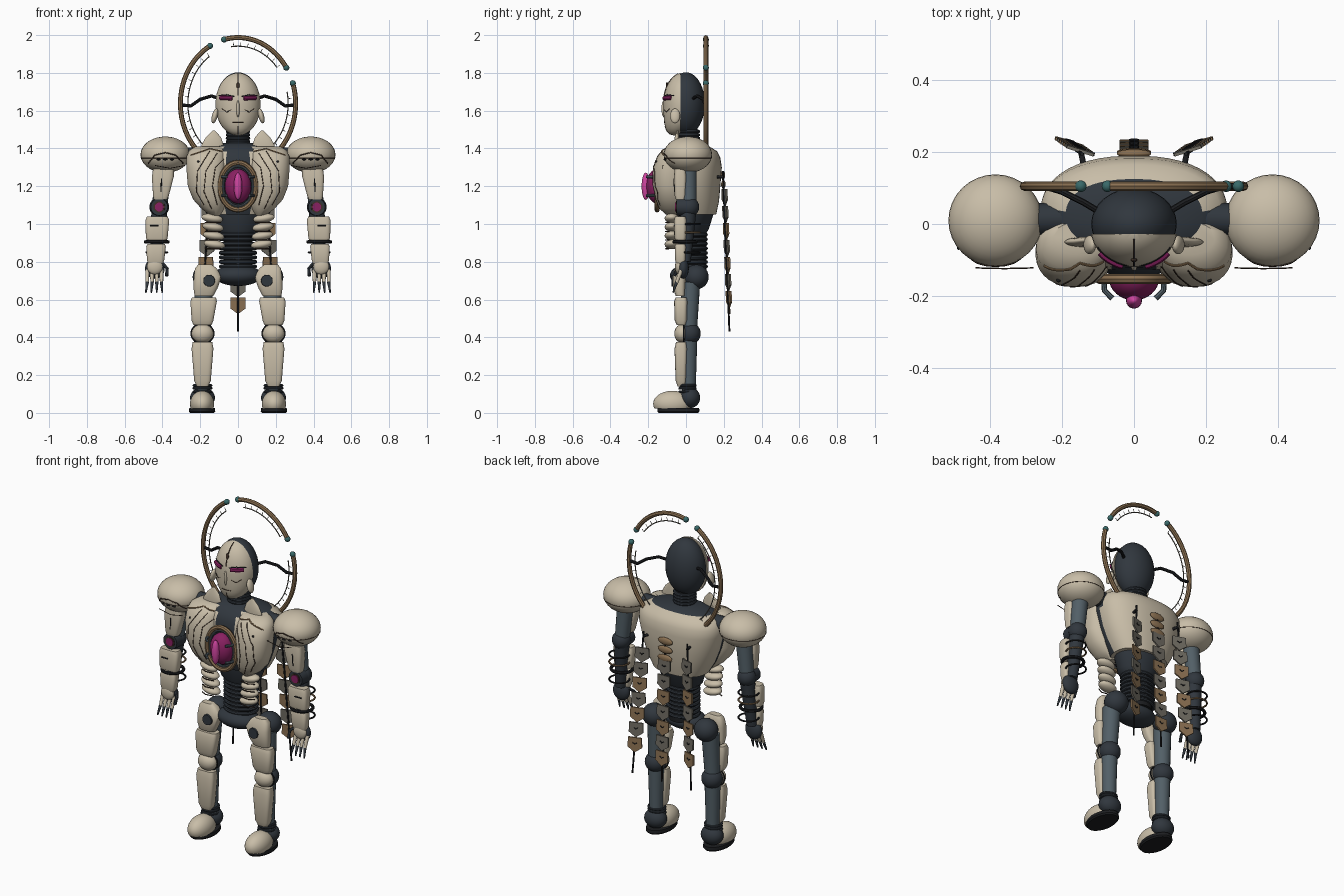
import bpy, bmesh
from math import sin, cos, pi, radians
from mathutils import Matrix, Vector, Euler
from mathutils.bvhtree import BVHTree

if "Cube" in bpy.data.objects:
    bpy.data.objects.remove(bpy.data.objects["Cube"])


def material(name, *rgb):
    m = bpy.data.materials.new(name)
    m.use_nodes = True
    m.diffuse_color = (*rgb, 1)
    m.node_tree.nodes["Principled BSDF"].inputs["Base Color"].default_value = (*rgb, 1)
    return m


cream = material("cream shell", .58, .51, .39)
charcoal = material("charcoal", .03, .038, .048)
steel = material("blue steel", .085, .115, .135)
bronze = material("bronze", .26, .165, .085)
seam_brown = material("seam brown", .05, .03, .02)
magenta = material("magenta", .25, .015, .12)
pink = material("bright pink", .62, .06, .35)
black = material("black", .012, .013, .015)
teal = material("teal", .04, .14, .14)
taupe = material("taupe", .16, .148, .122)
SIDES = {"left": 1, "right": -1}


# Shape helpers
def make(name, bm, *mats):
    bmesh.ops.recalc_face_normals(bm, faces=bm.faces)
    mesh = bpy.data.meshes.new(name)
    bm.to_mesh(mesh)
    bm.free()
    ob = bpy.data.objects.new(name, mesh)
    bpy.context.collection.objects.link(ob)
    for m in mats:
        mesh.materials.append(m)
    return ob


def ball_mesh(loc, rad, rot=(0, 0, 0)):
    bm = bmesh.new()
    bmesh.ops.create_uvsphere(bm, u_segments=32, v_segments=18, radius=1,
                              matrix=Matrix.LocRotScale(Vector(loc), Euler(rot), Vector(rad)))
    return bm


def ball(name, loc, rad, mat, rot=(0, 0, 0)):
    return make(name, ball_mesh(loc, rad, rot), mat)


def cut(bm, co, normal):
    geom = bm.verts[:] + bm.edges[:] + bm.faces[:]
    bmesh.ops.bisect_plane(bm, geom=geom, plane_co=co, plane_no=normal, clear_outer=True)
    bmesh.ops.holes_fill(bm, edges=[e for e in bm.edges if e.is_boundary])


def rod(name, a, b, r1, r2, mat):
    a, b = Vector(a), Vector(b)
    bm = bmesh.new()
    turn = (b - a).to_track_quat('Z', 'Y').to_matrix().to_4x4()
    bmesh.ops.create_cone(bm, cap_ends=True, segments=20, radius1=r1, radius2=r2, depth=(b - a).length,
                          matrix=Matrix.Translation((a + b) / 2) @ turn)
    return make(name, bm, mat)


def loft(name, rings, *mats, power=2.0, n=32):
    # Rings are (z, centre x, centre y, radius x, radius y)
    bm = bmesh.new()
    def bend(v):
        return abs(v) ** (2 / power) * (1 if v > 0 else -1)
    rows = []
    for z, cx, cy, rx, ry in rings:
        ang = [2 * pi * (i + .5) / n for i in range(n)]
        rows.append([bm.verts.new((cx + rx * bend(cos(t)), cy + ry * bend(sin(t)), z)) for t in ang])
    for lo, hi in zip(rows, rows[1:]):
        for i in range(n):
            j = (i + 1) % n
            bm.faces.new((lo[i], lo[j], hi[j], hi[i]))
    bm.faces.new(rows[0])
    bm.faces.new(rows[-1])
    return make(name, bm, *mats)


def tube(name, pts, r, mat, closed=False):
    cu = bpy.data.curves.new(name, 'CURVE')
    cu.dimensions = '3D'
    cu.bevel_depth, cu.bevel_resolution, cu.use_fill_caps = r, 2, True
    sp = cu.splines.new('POLY')
    sp.points.add(len(pts) - 1)
    for p, co in zip(sp.points, pts):
        p.co = (*co, 1)
    sp.use_cyclic_u = closed
    cu.materials.append(mat)
    ob = bpy.data.objects.new(name, cu)
    bpy.context.collection.objects.link(ob)


def hoop(name, loc, rx, ry, r, mat, upright=False):
    c, pts = Vector(loc), []
    for i in range(32):
        u, v = rx * cos(i * pi / 16), ry * sin(i * pi / 16)
        pts.append(c + Vector((u, 0, v) if upright else (u, v, 0)))
    tube(name, pts, r, mat, True)


def surface(*obs):
    return [BVHTree.FromPolygons([v.co for v in o.data.vertices],
                                 [p.vertices[:] for p in o.data.polygons]) for o in obs]


def on_front(x, z, trees):
    hits = [t.ray_cast(Vector((x, -1, z)), Vector((0, 1, 0)))[0] for t in trees]
    return min((h for h in hits if h), key=lambda h: h.y, default=None)


def seam(name, pts, trees, r=.003, mat=seam_brown):
    # Painted line that hugs the front of a surface
    line = []
    for (x, z), (u, w) in zip(pts, pts[1:]):
        line += [on_front(x + (u - x) * k / 8, z + (w - z) * k / 8, trees) for k in range(9)]
    line = [p for p in line if p]
    if len(line) > 1:
        tube(name, line, r, mat)


# Head: dark skull with a cut face mask
ball("skull", (0, 0, 1.637), (.119, .1, .166), charcoal)
bm = ball_mesh((0, -.012, 1.635), (.121, .108, .167))
for v in bm.verts:
    drop = min(0, (v.co.z - 1.635) / .167)
    v.co.y -= .045 * drop * drop
cut(bm, (0, -.028, 0), (0, 1, 0))
face = make("face_mask", bm, cream)
skin = surface(face)
ball("nose", (0, -.116, 1.61), (.009, .014, .045), cream)
seam("forehead_line", [(0, 1.795), (0, 1.68)], skin)
ball("forehead_mark", on_front(0, 1.73, skin), (.009, .006, .022), seam_brown)
seam("chin_line", [(0, 1.52), (0, 1.475)], skin, .002)
seam("mouth", [(-.03, 1.537), (.03, 1.537)], skin, .002)
for side, s in SIDES.items():
    seam(side + "_eye", [(s * .03, 1.666), (s * .092, 1.668)], skin, .012, magenta)
    seam(side + "_brow", [(s * .02, 1.675), (s * .06, 1.684), (s * .1, 1.68)], skin, .003, black)
    seam(side + "_cheek_line", [(s * .035, 1.605), (s * .06, 1.592), (s * .085, 1.61)], skin, .002)
    ball(side + "_ear_plate", (s * .123, -.058, 1.572), (.015, .026, .04), cream, (0, s * -.25, 0))

# Neck
rod("neck_core", (0, .01, 1.38), (0, .01, 1.52), .05, .05, black)
for i in range(6):
    hoop("neck_ring", (0, .01, 1.4 + i * .018), .056, .056, .009, charcoal)

# Halo: three arcs of an upright ellipse with inner gauge wire
def halo(deg, k=1.0):
    t = radians(deg)
    return Vector((.305 * k * cos(t), .105, 1.637 + .35 * k * sin(t)))


for a, b in ((-57, 18), (33, 104), (119, 237)):
    tube("halo_arc", [halo(a + (b - a) * i / 24) for i in range(25)], .013, bronze)
    tube("halo_inner_wire", [halo(a + 6 + (b - a - 12) * i / 24, .87) for i in range(25)], .003, taupe)
    for d in range(a + 6, b - 5, 8):
        tube("halo_tick", [halo(d, .87), halo(d, .93)], .0015, taupe)
    for end in (a, b):
        ball("halo_bead", halo(end), (.016, .016, .016), teal)

# Torso: back shell, dark on the collar, the breast strip and the side gaps
torso = loft("torso_shell", [(1.05, 0, .04, .165, .12), (1.12, 0, .035, .205, .14), (1.2, 0, .03, .235, .152),
                             (1.3, 0, .03, .26, .16), (1.35, 0, .03, .26, .152), (1.385, 0, .03, .24, .135),
                             (1.41, 0, .025, .19, .1), (1.43, 0, .02, .1, .065)], cream, charcoal, power=2.3, n=48)
for p in torso.data.polygons:
    x, y, z = p.center
    p.material_index = int((abs(x) < .075 and y < 0) or z > 1.4 or (abs(x) > .1 and -.06 < y < .03))
pecs = [loft(side + "_breast_plate",
             [(1.045, s * .12, -.06, .025, .04), (1.08, s * .133, -.07, .06, .07), (1.13, s * .15, -.075, .088, .085),
              (1.2, s * .162, -.083, .104, .092), (1.3, s * .168, -.08, .106, .094), (1.36, s * .168, -.065, .104, .085),
              (1.39, s * .162, -.055, .096, .07), (1.41, s * .15, -.04, .075, .045)], cream, power=2.2)
        for side, s in SIDES.items()]
chest = surface(torso, *pecs)
for side, s in SIDES.items():
    lines = [[(.075, 1.345), (.12, 1.3), (.135, 1.2), (.11, 1.1)],
             [(.11, 1.375), (.17, 1.28), (.18, 1.17), (.14, 1.08)],
             [(.15, 1.385), (.215, 1.28), (.22, 1.17), (.18, 1.1)]]
    for line in lines:
        seam(side + "_breast_seam", [(s * x, z) for x, z in line], chest, .0022)
    seam(side + "_collar_trim", [(s * x, z) for x, z in ((.085, 1.385), (.15, 1.398), (.25, 1.365))], chest, .004, bronze)
    ball(side + "_breast_stud", on_front(s * .21, 1.33, chest), (.006, .006, .006), black)
    loft(side + "_collar_petal", [(1.36, s * .14, -.05, .05, .012), (1.42, s * .135, -.05, .058, .014),
         (1.46, s * .13, -.048, .04, .012), (1.494, s * .128, -.045, .006, .005)], cream)
    rod(side + "_shoulder_joint", (s * .15, .015, 1.36), (s * .33, .012, 1.36), .045, .045, charcoal)
    tube(side + "_halo_strut", [(s * x, y, z) for x, y, z in
         ((.09, .03, 1.66), (.14, .06, 1.678), (.2, .09, 1.66), (.25, .105, 1.625), (.3, .105, 1.63))], .009, black)
    for i in range(4):
        z = 1.03 - i * .046
        ball(side + "_rib", (s * (.137 - i * .004), -.075, z), (.057, .038, .024), cream, (0, s * -.15, 0))
        tube(side + "_rib_gap", [(s * u, v, z - .023) for u, v in ((.09, -.1), (.14, -.108), (.175, -.09))], .003, seam_brown)

# Chest core
ball("core_backing", (0, -.115, 1.2), (.095, .035, .125), charcoal)
hoop("core_ring", (0, -.153, 1.2), .096, .125, .014, bronze, True)
hoop("core_inner_ring", (0, -.153, 1.2), .079, .106, .007, steel, True)
ball("core_orb", (0, -.15, 1.2), (.07, .062, .092), magenta)
ball("core_spike", (0, -.213, 1.2), (.022, .022, .072), pink)
for s in SIDES.values():
    for z in (1.15, 1.25):
        tube("core_claw", [(s * .085, -.14, z), (s * .082, -.185, z), (s * .06, -.207, z)], .008, steel)

# Waist and pelvis
loft("abdomen", [(.94, 0, .03, .085, .07), (.97, 0, .03, .12, .09), (1.08, 0, .04, .155, .115)], charcoal)
rod("waist_core", (0, .03, .74), (0, .03, .96), .078, .078, black)
for i in range(9):
    hoop("waist_ring", (0, .03, .775 + i * .024), .092, .076, .01, charcoal)
ball("pelvis", (0, .005, .728), (.127, .09, .056), charcoal)

# Arms
for side, s in SIDES.items():
    pad = ball(side + "_shoulder_dome", (s * .385, .01, 1.367), (.131, .128, .096), cream)
    dome = surface(pad)
    hoop(side + "_shoulder_rim", (s * .385, .01, 1.35), .1285, .1255, .002, seam_brown)
    seam(side + "_shoulder_arch", [(s * x, z) for x, z in
         ((.29, 1.32), (.33, 1.365), (.385, 1.378), (.44, 1.365), (.475, 1.32))], dome)
    for x in (.35, .385, .42):
        ball(side + "_shoulder_slot", on_front(s * x, 1.342, dome), (.012, .006, .005), black)
    tube(side + "_shoulder_wire", [(s * .28, -.122, 1.31), (s * .36, -.124, 1.295), (s * .44, -.122, 1.31)], .002, seam_brown)
    rod(side + "_upper_arm", (s * .415, .015, 1.09), (s * .39, .01, 1.34), .04, .048, steel)
    sleeve = loft(side + "_upper_arm_plate", [(1.13, s * .41, -.03, .036, .024), (1.15, s * .408, -.03, .042, .03),
                  (1.25, s * .398, -.03, .058, .034), (1.29, s * .395, -.03, .055, .03)], cream, power=4)
    seam(side + "_upper_arm_mark", [(s * .405, 1.24), (s * .408, 1.17)], surface(sleeve), .003, black)
    ball(side + "_elbow", (s * .417, .018, 1.09), (.052, .052, .052), charcoal)
    for label, r, y, mat in (("cap", .05, .05, charcoal), ("ring", .034, .053, seam_brown), ("gem", .026, .057, magenta)):
        rod(side + "_elbow_" + label, (s * .417, 0, 1.09), (s * .417, -y, 1.09), r, r * .9, mat)
    rod(side + "_forearm", (s * .437, -.005, .8), (s * .417, .012, 1.06), .03, .042, charcoal)
    guard = loft(side + "_forearm_plate", [(.915, s * .43, -.03, .054, .028), (.93, s * .43, -.03, .058, .032),
                 (1.02, s * .427, -.03, .063, .034), (1.04, s * .427, -.03, .055, .028)], cream, power=4)
    seam(side + "_forearm_mark", [(s * .42, .99), (s * .465, .99)], surface(guard), .004, black)
    loft(side + "_wrist_plate", [(.79, s * .437, -.03, .04, .022), (.81, s * .436, -.03, .046, .028),
         (.88, s * .434, -.03, .052, .03), (.895, s * .433, -.03, .046, .026)], cream, power=4)
    hoop(side + "_forearm_band", (s * .43, -.005, .905), .06, .058, .009, black)
    for i, z in enumerate((1, .955, .85)):
        hoop(side + "_forearm_hoop", (s * .43, .02, z), .056, .054, .005, bronze if i == 1 else black)
    ball(side + "_palm", (s * .44, -.015, .765), (.052, .03, .055), charcoal)
    ball(side + "_hand_plate", (s * .44, -.04, .775), (.042, .018, .042), cream)
    for i in range(4):
        x = s * (.405 + i * .025)
        tip = x + s * (i - 1) * .004
        rod(side + "_finger", (x, -.05, .69), (x, -.025, .755), .009, .011, cream)
        rod(side + "_fingertip", (tip, -.068, .637), (x, -.05, .692), .004, .009, charcoal)
    tube(side + "_thumb", [(s * .4, -.02, .79), (s * .375, -.045, .765), (s * .378, -.06, .725)], .009, charcoal)

# Legs
for side, s in SIDES.items():
    x = s * .188
    ball(side + "_hip", (s * .172, .055, .72), (.068, .065, .065), charcoal)
    rod(side + "_thigh", (x, .015, .42), (s * .18, .025, .69), .042, .05, steel)
    loft(side + "_hip_plate", [(.62, s * .18, -.03, .05, .025), (.66, s * .172, -.035, .064, .034),
         (.72, s * .16, -.035, .074, .036), (.765, s * .17, -.03, .058, .03), (.785, s * .175, -.03, .036, .02)], cream, power=3)
    rod(side + "_hip_disc", (s * .153, -.03, .7), (s * .153, -.078, .7), .036, .03, charcoal)
    loft(side + "_thigh_plate", [(.465, x, -.025, .048, .024), (.49, x, -.027, .058, .033),
         (.59, s * .182, -.027, .07, .036), (.612, s * .18, -.025, .064, .03)], cream, power=4)
    ball(side + "_knee", (x, .02, .42), (.06, .058, .058), charcoal)
    ball(side + "_knee_cap", (x, -.02, .42), (.058, .042, .05), cream)
    hoop(side + "_knee_rim", (x, -.012, .42), .06, .053, .004, black, True)
    rod(side + "_shin", (x, .015, .11), (x, .015, .4), .036, .045, steel)
    loft(side + "_shin_plate", [(.14, x, -.025, .03, .02), (.17, x, -.027, .044, .028),
         (.34, x, -.027, .058, .034), (.375, x, -.025, .052, .028)], cream, power=4)
    for z in (.112, .13, .145):
        hoop(side + "_ankle_ring", (x, .008, z), .046, .042, .007, charcoal)
    ball(side + "_heel", (x, .02, .08), (.066, .055, .055), charcoal)
    bm = ball_mesh((s * .19, -.072, .048), (.064, .102, .069))
    cut(bm, (0, 0, .022), (0, 0, -1))
    make(side + "_foot_shell", bm, cream)
    loft(side + "_sole", [(0, s * .19, -.04, .064, .105), (.008, s * .19, -.04, .07, .112),
         (.026, s * .19, -.04, .068, .11)], black)

# Back streamers of pointed tags on wires, splaying out as they fall
def trail(s, z):
    fall = (1.28 - z) / .85
    return Vector((s * (.145 + .05 * fall), .195 + .035 * fall, z))


for label, s in {"middle": 0, **SIDES}.items():
    tube(label + "_streamer_wire", [trail(s, z) for z in (1.28, 1.1, .9, .7, .43)], .005, black)
    rod(label + "_streamer_bracket", (s * .135, .14, 1.25), trail(s, 1.25), .008, .008, black)
    for i in range(7):
        top = 1.15 + abs(s) * .035 - i * .09
        bm = bmesh.new()
        shape = ((-.039, 0), (.039, 0), (.041, -.057), (0, -.087), (-.041, -.057))
        tag = bm.faces.new([bm.verts.new((u, 0, w)) for u, w in shape])
        grown = bmesh.ops.extrude_face_region(bm, geom=[tag])["geom"]
        bmesh.ops.translate(bm, verts=[g for g in grown if isinstance(g, bmesh.types.BMVert)], vec=(0, .009, 0))
        place = Matrix.LocRotScale(trail(s, top), Euler((.045, 0, s * .3)), None)
        bm.transform(place)
        make(label + "_streamer_tag", bm, bronze if i in (2, 4, 6) else taupe)
        tube(label + "_tag_pin", [place @ Vector((u, .01, w)) for u, w in ((-.012, -.03), (0, -.038), (.012, -.03))],
             .003, black)
for i in range(3):
    ball("streamer_fan", trail(0, 1.26 - i * .05), (.048, .012, .022), bronze)

# Turn curves into meshes and smooth rounded parts
for kind in ('CURVE', 'MESH'):
    bpy.ops.object.select_all(action='DESELECT')
    group = [o for o in bpy.context.scene.objects if o.type == kind]
    for o in group:
        o.select_set(True)
    bpy.context.view_layer.objects.active = group[0]
    if kind == 'CURVE':
        bpy.ops.object.convert(target='MESH')
    else:
        bpy.ops.object.shade_smooth_by_angle(angle=radians(40))
